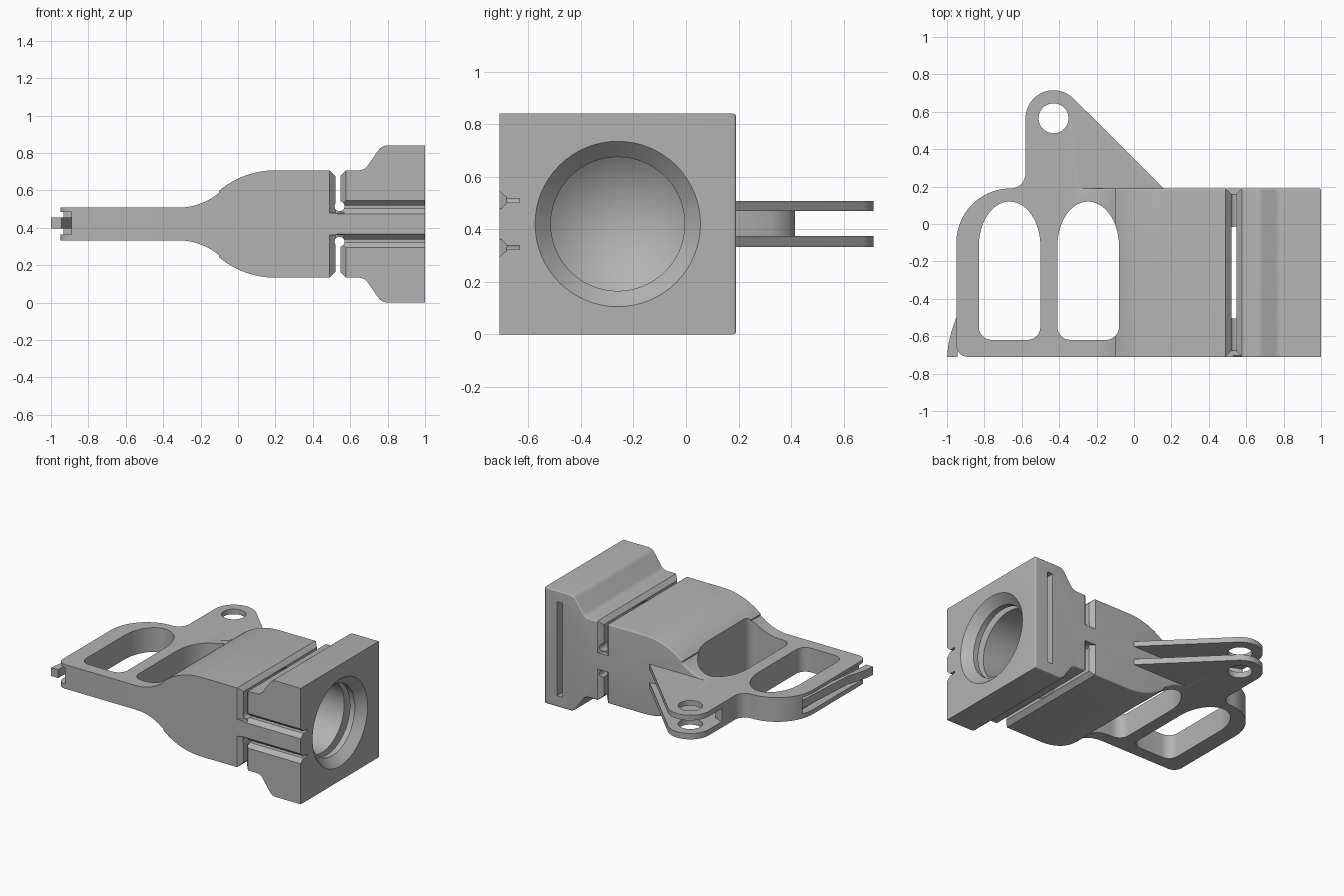
import bpy, bmesh
from math import sin, cos, radians, pi

if "Cube" in bpy.data.objects:
    bpy.data.objects.remove(bpy.data.objects["Cube"])

MID = 0.42                  # height of the horizontal symmetry plane
FRONT, BACK = -0.71, 0.19
THIN = 0.0875               # half thickness of the handle

grey = bpy.data.materials.new("plain_grey")
grey.use_nodes = True
grey.diffuse_color = (0.45, 0.45, 0.45, 1)
grey.node_tree.nodes["Principled BSDF"].inputs["Base Color"].default_value = (0.45, 0.45, 0.45, 1)


def arc(cx, cy, rx, start, end, n=12, ry=None):
    """Points on an arc, angles in degrees."""
    ry = ry or rx
    angles = [radians(start + (end - start) * i / n) for i in range(n + 1)]
    return [(cx + rx * cos(a), cy + ry * sin(a)) for a in angles]


def prism(name, points, axis, low, high, round_back=0):
    """Extrude a flat outline along an axis."""
    place = {"x": lambda u, v, d: (d, u, v),
             "y": lambda u, v, d: (u, d, v),
             "z": lambda u, v, d: (u, v, d)}[axis]
    bm = bmesh.new()
    ends = [[bm.verts.new(place(u, v, d)) for u, v in points] for d in (low, high)]
    bm.faces.new(ends[0])
    cap = bm.faces.new(ends[1])
    for i in range(len(points)):
        j = (i + 1) % len(points)
        bm.faces.new((ends[0][i], ends[0][j], ends[1][j], ends[1][i]))
    bmesh.ops.recalc_face_normals(bm, faces=bm.faces)
    if round_back:
        bmesh.ops.bevel(bm, geom=list(cap.edges), offset=round_back, segments=6,
                        profile=0.5, affect="EDGES", clamp_overlap=True)
    return finish(name, bm)


def lathe_x(name, profile, cy, cz, n=64):
    """Closed solid of revolution about an x-directed axis; profile runs tip to tip."""
    bm = bmesh.new()
    rings = []
    for x, r in profile:
        rings.append([bm.verts.new((x, cy + r * cos(2 * pi * i / n), cz + r * sin(2 * pi * i / n)))
                      for i in range(n)])
    for a, b in zip(rings, rings[1:]):
        for i in range(n):
            j = (i + 1) % n
            bm.faces.new((a[i], a[j], b[j], b[i]))
    bm.faces.new(rings[-1])
    bmesh.ops.remove_doubles(bm, verts=bm.verts, dist=1e-5)
    bmesh.ops.recalc_face_normals(bm, faces=bm.faces)
    return finish(name, bm)


def finish(name, bm):
    mesh = bpy.data.meshes.new(name)
    bm.to_mesh(mesh)
    bm.free()
    mesh.materials.append(grey)
    obj = bpy.data.objects.new(name, mesh)
    bpy.context.collection.objects.link(obj)
    return obj


def combine(target, tool, operation="DIFFERENCE"):
    mod = target.modifiers.new(operation, "BOOLEAN")
    mod.operation, mod.solver, mod.object = operation, "EXACT", tool
    bpy.context.view_layer.objects.active = target
    bpy.ops.object.modifier_apply(modifier=mod.name)
    bpy.data.objects.remove(tool)


def box(name, x0, x1, y0, y1, z0, z1):
    return prism(name, [(x0, y0), (x1, y0), (x1, y1), (x0, y1)], "z", z0, z1)


# Body: swelling side profile, mirrored about the middle plane
upper = [(-0.4, 0.08)]
upper += arc(-0.32, THIN + 0.34, 0.34, -90, -50, 10)
upper += arc(0.2, 0.287 - 0.47, 0.47, 130, 90, 12)
upper += arc(0.645, 0.347, 0.06, -90, -40, 6)
upper += arc(0.8, 0.36, 0.06, 140, 90, 6)
upper += [(1.0, 0.42)]
outline = [(x, MID + h) for x, h in upper] + [(x, MID - h) for x, h in reversed(upper)]
body = prism("clamp_body", outline, "y", FRONT, BACK, round_back=0.04)

# Handle plate with the rear ear, one flat outline
plate = arc(-0.89, -0.65, 0.06, 270, 180, 6)
plate += arc(-0.66, -0.1, 0.29, 180, 90, 18)
plate += arc(-0.66, 0.27, 0.08, -80, 0, 8)
plate += arc(-0.43, 0.565, 0.15, 180, 45, 20)
plate += [(0.16, BACK), (0.16, FRONT)]
combine(body, prism("handle_plate", plate, "z", MID - THIN, MID + THIN), "UNION")

# Two arched finger openings
for cx in (-0.665, -0.245):
    hole = arc(cx, -0.12, 0.165, 0, 180, 28, ry=0.24)
    hole += arc(cx - 0.095, -0.55, 0.07, 180, 270, 6)
    hole += arc(cx + 0.095, -0.55, 0.07, 270, 360, 6)
    combine(body, prism("finger_opening", hole, "z", -0.1, 1))

# Ear: pin hole and the slot that splits it into two lugs
combine(body, prism("pin_hole", arc(-0.43, 0.565, 0.08, 0, 351, 39), "z", 0, 1))
slot = [(-0.7, 0.415), (-0.56, 0.415), (-0.51, 0.39), (-0.47, 0.33), (-0.44, BACK),
        (0.3, BACK), (0.3, 0.9), (-0.7, 0.9)]
combine(body, prism("ear_slot", slot, "z", 0.375, 0.47))

# Slot along the handle end, holding a springy latch arm
combine(body, box("latch_slot", -1.1, -0.89, -0.8, 0, 0.365, 0.485))
arm = [(-1.0, FRONT), (-0.945, FRONT), (-0.94, -0.6), (-0.92, -0.45), (-0.9, -0.25), (-0.88, 0.02),
       (-0.92, 0.02), (-0.935, -0.25), (-0.95, -0.5), (-0.975, -0.57), (-0.992, -0.64)]
combine(body, prism("latch_arm", arm, "z", 0.395, 0.455), "UNION")

# Stepped bore in the head with a countersunk mouth and conical end
bore = [(0.05, 0), (0.25, 0.255), (0.94, 0.255), (1.0, 0.315), (1.05, 0.365)]
combine(body, lathe_x("bore", bore, -0.26, MID))

# Insert slot: open at the back, round at its inner end
insert = arc(-0.26, MID, 0.34, 90, 270, 32) + [(0.3, MID - 0.34), (0.3, MID + 0.34)]
combine(body, prism("insert_slot", insert, "x", 0.855, 0.9))

for s in (1, -1):
    def span(a, b):
        return sorted((MID + s * a, MID + s * b))

    # Neck gap with a rounded root and chamfered rim
    combine(body, box("neck_gap", 0.52, 0.547, -0.8, 0.3, *span(0.08, 0.6)))
    combine(body, prism("gap_root", arc(0.543, MID + s * 0.095, 0.027, 0, 345, 23), "y", -0.8, 0.3))
    top = [(0.48, 0.297), (0.587, 0.297), (0.547, 0.257), (0.52, 0.257)]
    combine(body, prism("gap_top_chamfer", [(x, MID + s * h) for x, h in top], "y", -0.8, 0.3))
    for face, d in ((FRONT, 1), (BACK, -1)):
        rim = [(0.48, face - d * 0.01), (0.587, face - d * 0.01),
               (0.547, face + d * 0.03), (0.52, face + d * 0.03)]
        combine(body, prism("gap_side_chamfer", rim, "z", *span(0.06, 0.6)))

    # V groove with a narrow saw cut along the front of the head
    vee = [(-0.72, 0.045), (-0.68, 0.008), (-0.635, 0.008),
           (-0.635, -0.008), (-0.68, -0.008), (-0.72, -0.045)]
    combine(body, prism("front_groove", [(y, MID + s * 0.09 + h) for y, h in vee], "x", 0.53, 1.1))

# Smooth the curved walls, keep the edges crisp
bpy.ops.object.select_all(action="DESELECT")
body.select_set(True)
bpy.context.view_layer.objects.active = body
bpy.ops.object.shade_smooth_by_angle(angle=radians(30))
